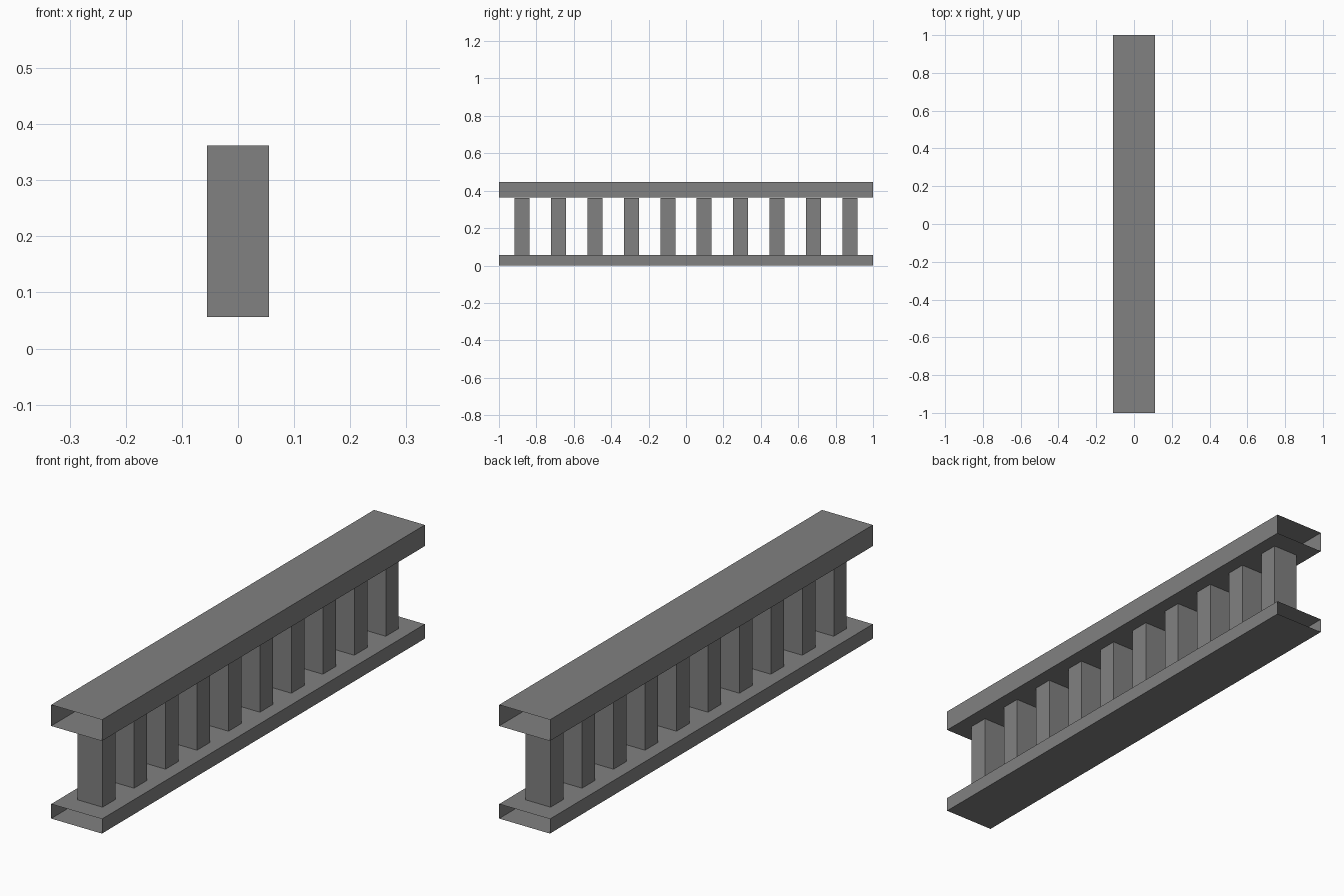
import bpy

if "Cube" in bpy.data.objects:
    bpy.data.objects.remove(bpy.data.objects["Cube"])

COUNT = 10      # balusters
REACH = 0.877   # y of the outermost baluster centres

grey = bpy.data.materials.new("dark_grey")
grey.diffuse_color = (0.22, 0.22, 0.22, 1)
grey.use_nodes = True
grey.node_tree.nodes["Principled BSDF"].inputs["Base Color"].default_value = grey.diffuse_color


def tube(name, outline, axis, start, end):
    """Open-ended tube: a 2D outline swept along 'y' or 'z'."""
    def place(a, b, t):
        return (a, t, b) if axis == 'y' else (a, b, t)
    n = len(outline)
    verts = [place(a, b, t) for t in (start, end) for a, b in outline]
    faces = []
    for i in range(n):
        j = (i + 1) % n
        quad = (i, j, n + j, n + i)
        faces.append(quad[::-1] if axis == 'y' else quad)
    mesh = bpy.data.meshes.new(name)
    mesh.from_pydata(verts, [], faces)
    mesh.materials.append(grey)
    obj = bpy.data.objects.new(name, mesh)
    bpy.context.collection.objects.link(obj)
    return obj


def rect(half, low, high):
    return [(-half, low), (half, low), (half, high), (-half, high)]


# Hollow rails, open at both ends
tube("bottom_rail", rect(0.11, 0.0, 0.057), 'y', -1, 1)
tube("top_rail", rect(0.11, 0.363, 0.446), 'y', -1, 1)

# Evenly spaced balusters between the rails
for i in range(COUNT):
    y = -REACH + 2 * REACH * i / (COUNT - 1)
    post = tube(f"baluster_{i + 1}", rect(0.055, -0.04, 0.04), 'z', 0.056, 0.362)
    post.location.y = y
